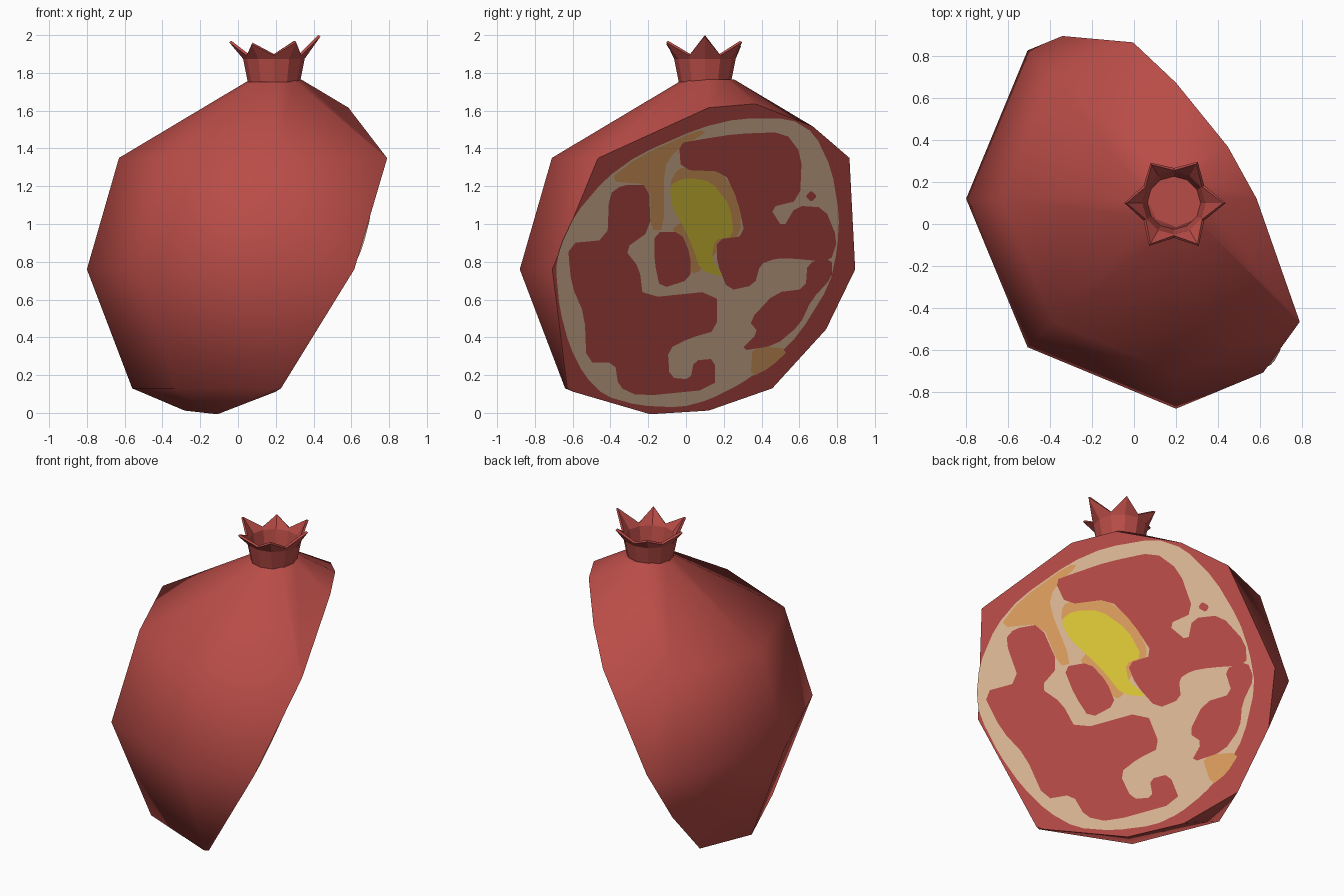
import bpy, bmesh, math
from mathutils import Vector

if "Cube" in bpy.data.objects:
    bpy.data.objects.remove(bpy.data.objects["Cube"])

CX, CY = 0.20, 0.12                       # axis of the whole fruit
N = Vector((1.675, 1.0, -0.906))          # cut plane: N . p = D
D = -0.365
UNIT = N.normalized()


def srgb(r, g, b):
    f = lambda c: c / 12.92 if c <= 0.04045 else ((c + 0.055) / 1.055) ** 2.4
    return (f(r / 255), f(g / 255), f(b / 255), 1.0)


def material(name, rgb):
    m = bpy.data.materials.new(name)
    m.diffuse_color = srgb(*rgb)
    m.use_nodes = True
    m.node_tree.nodes["Principled BSDF"].inputs["Base Color"].default_value = m.diffuse_color
    return m


RED = material("skin red", (185, 76, 71))
TAN = material("pith tan", (224, 187, 152))
ORANGE = material("pith orange", (224, 160, 96))
YELLOW = material("membrane yellow", (225, 204, 56))


def finish(bm, name, mat):
    me = bpy.data.meshes.new(name)
    bm.to_mesh(me)
    bm.free()
    me.materials.append(mat)
    ob = bpy.data.objects.new(name, me)
    bpy.context.collection.objects.link(ob)
    return ob


def bridge(bm, a, b):
    n = len(a)
    return [bm.faces.new((a[i], a[(i + 1) % n], b[(i + 1) % n], b[i])) for i in range(n)]


# fruit body: eight-sided lathe sliced by a slanted plane
bm = bmesh.new()
rings = []
for r, z in [(0.03, -0.18), (0.76, 0.13), (1.0, 0.76), (0.83, 1.35), (0.135, 1.765)]:
    rings.append([bm.verts.new((CX + r * math.cos(i * math.pi / 4),
                                CY + r * math.sin(i * math.pi / 4), z)) for i in range(8)])
for a, b in zip(rings, rings[1:]):
    bridge(bm, a, b)
bm.faces.new(rings[0][::-1])
top = bm.faces.new(rings[-1])
for f in bm.faces:
    f.smooth = True
top.smooth = False
for e in top.edges:
    e.smooth = False
res = bmesh.ops.bisect_plane(bm, geom=bm.verts[:] + bm.edges[:] + bm.faces[:],
                             plane_co=UNIT * (D / N.length), plane_no=UNIT, clear_outer=True)
rim = [e for e in bm.edges if e.is_boundary]
for f in bmesh.ops.holes_fill(bm, edges=rim, sides=0)["faces"]:
    f.smooth = False
for e in rim:
    e.smooth = False
bmesh.ops.recalc_face_normals(bm, faces=bm.faces)
finish(bm, "fruit_half", RED)

# crown: flared tube ending in six pointed petals
bm = bmesh.new()
rows = [[], [], []]
tips = {1: (0.235, 2.0), 3: (0.215, 1.97), 5: (0.21, 1.95), 7: (0.225, 1.97),
        9: (0.225, 1.96), 11: (0.225, 1.97)}
for i in range(12):
    a = (i - 1) * math.pi / 6
    tip = tips.get(i, (0.155, 1.90))
    for row, (r, z) in zip(rows, [(0.125, 1.755), (0.15, 1.88), tip]):
        row.append(bm.verts.new((0.19 + r * math.cos(a), 0.10 + r * math.sin(a), z)))
for a, b in zip(rows, rows[1:]):
    bridge(bm, a, b)
bmesh.ops.recalc_face_normals(bm, faces=bm.faces)
crown = finish(bm, "crown", RED)
mod = crown.modifiers.new("thickness", "SOLIDIFY")
mod.thickness = 0.014
mod.offset = -1


# thin flesh patches lying on the cut, outlined in (y, z)
def patch(name, mat, lift, pts, rounds=1):
    for _ in range(rounds):               # corner rounding
        out = []
        for p, q in zip(pts, pts[1:] + pts[:1]):
            for t in (0.2, 0.8):
                out.append((p[0] + (q[0] - p[0]) * t, p[1] + (q[1] - p[1]) * t))
        pts = out
    bm = bmesh.new()
    vs = [bm.verts.new(Vector(((D - y - N.z * z) / N.x, y, z)) + UNIT * lift) for y, z in pts]
    f = bm.faces.new(vs)
    f.normal_update()
    if f.normal.dot(UNIT) < 0:
        f.normal_flip()
    bmesh.ops.triangulate(bm, faces=[f])
    finish(bm, name, mat)


patch("pith", TAN, 0.003, [
    (-.69, .76), (-.67, .88), (-.59, 1.05), (-.43, 1.24), (-.25, 1.37), (.07, 1.51), (.28, 1.56),
    (.55, 1.56), (.68, 1.48), (.77, 1.29), (.81, 1.05), (.80, .87), (.76, .68), (.60, .42),
    (.44, .26), (.28, .15), (.12, .07), (-.03, .03), (-.25, .04), (-.43, .09), (-.54, .2),
    (-.62, .36), (-.67, .55)])

patch("orange_pith_upper", ORANGE, 0.005, [
    (-.42, 1.23), (-.25, 1.36), (.06, 1.5), (.11, 1.49), (-.06, 1.39), (-.12, 1.3), (-.12, .97),
    (-.19, .97), (-.19, 1.21)])
patch("orange_pith_middle", ORANGE, 0.005, [
    (-.09, 1.21), (-.05, 1.29), (.02, 1.31), (.18, 1.28), (.28, 1.15), (.29, .94), (.15, .85),
    (.05, .73), (.0, .78), (-.08, .97), (-.02, 1.02)])
patch("orange_pith_lower", ORANGE, 0.005, [(.35, .36), (.55, .34), (.44, .24), (.34, .19)])

patch("seeds_left", RED, 0.007, [
    (-.63, .90), (-.42, .92), (-.41, 1.16), (-.34, 1.21), (-.2, 1.21), (-.19, .97), (-.33, .87),
    (-.25, .77), (-.23, .61), (.16, .65), (.16, .44), (.02, .40), (-.1, .34), (-.09, .19),
    (.02, .18), (.04, .28), (.15, .29), (.15, .13), (-.25, .09), (-.36, .14), (-.38, .27),
    (-.53, .27), (-.54, .52), (-.61, .68)])
patch("seeds_middle", RED, 0.007, [
    (-.17, .96), (-.03, .96), (.02, .84), (.02, .71), (-.14, .66), (-.17, .8)])
patch("seeds_right", RED, 0.007, [
    (-.04, 1.43), (.07, 1.45), (.26, 1.48), (.52, 1.49), (.61, 1.37), (.6, 1.13), (.44, 1.09),
    (.51, .98), (.58, 1.1), (.73, 1.09), (.8, .92), (.76, .8), (.57, .82), (.47, .82), (.39, .79),
    (.36, .68), (.22, .65), (.16, .80), (.16, .92), (.31, .94), (.27, 1.13), (.2, 1.28),
    (-.03, 1.29)])
patch("seeds_lower", RED, 0.007, [
    (.77, .82), (.64, .8), (.63, .66), (.47, .64), (.33, .49), (.38, .43), (.28, .33), (.47, .36),
    (.6, .47), (.66, .6), (.77, .72)])
patch("seed_single", RED, 0.007, [(.63, 1.15), (.66, 1.18), (.69, 1.15), (.66, 1.12)])

patch("membrane", YELLOW, 0.009, [
    (-.09, 1.21), (-.01, 1.25), (.13, 1.23), (.23, 1.10), (.25, .94), (.15, .92), (.13, .82),
    (.2, .72), (.07, .76), (.03, .89), (-.03, 1.01), (-.08, 1.1)])
